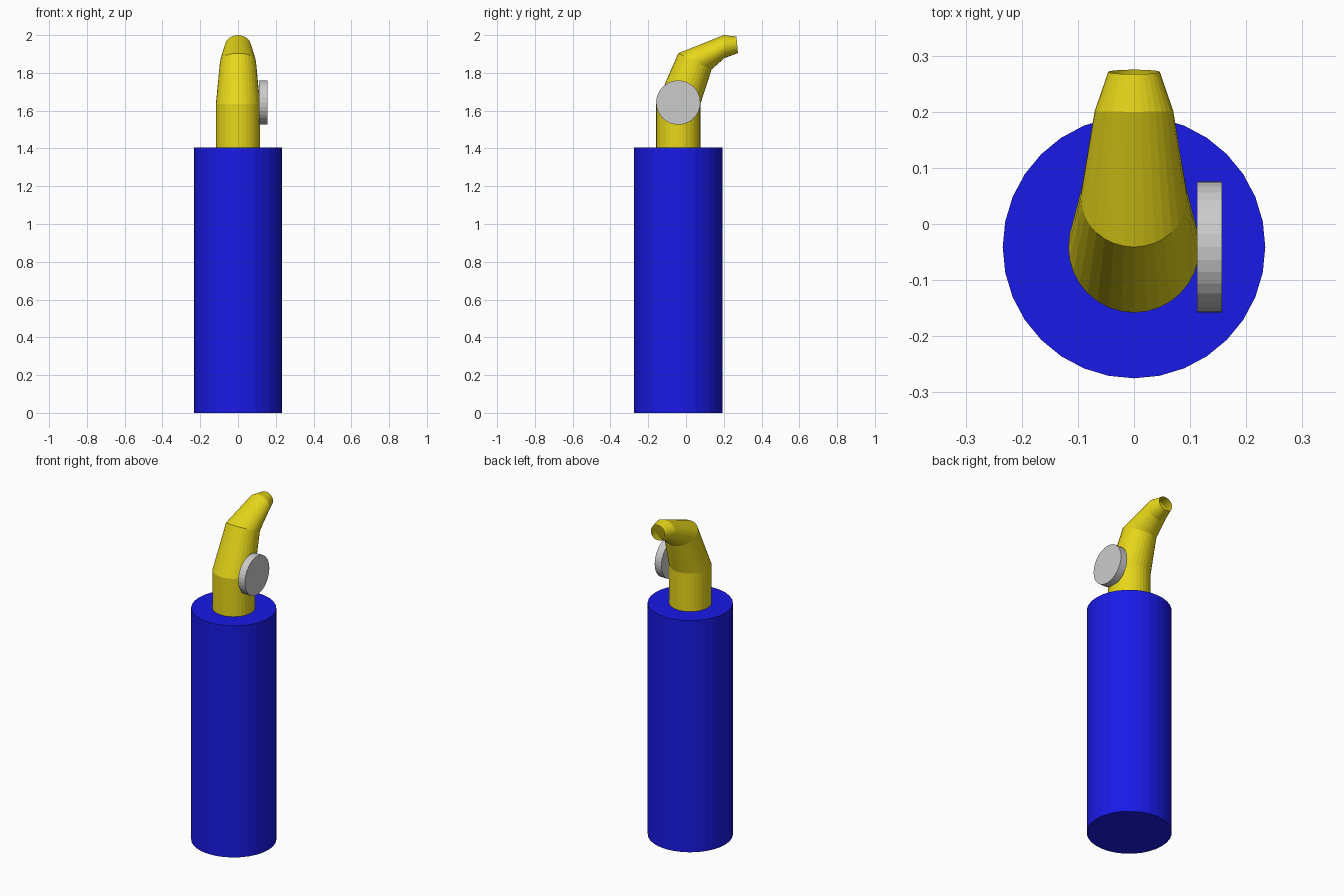
import bpy, bmesh
from math import sin, cos, pi
from mathutils import Vector

if "Cube" in bpy.data.objects:
    bpy.data.objects.remove(bpy.data.objects["Cube"])

SIDES = 32


def material(name, color):
    m = bpy.data.materials.new(name)
    m.diffuse_color = color
    m.use_nodes = True
    m.node_tree.nodes["Principled BSDF"].inputs["Base Color"].default_value = m.diffuse_color
    return m


def loft(name, rings, caps=(), mat=None):
    """Skin rings given as (centre, half-axis u, half-axis v); cap the listed ring indices."""
    bm = bmesh.new()
    loops = []
    for c, u, v in rings:
        c, u, v = Vector(c), Vector(u), Vector(v)
        loops.append([bm.verts.new(c + u * cos(2 * pi * i / SIDES) + v * sin(2 * pi * i / SIDES))
                      for i in range(SIDES)])
    for a, b in zip(loops, loops[1:]):
        for i in range(SIDES):
            j = (i + 1) % SIDES
            bm.faces.new((a[i], a[j], b[j], b[i]))
    for k in caps:
        bm.faces.new(loops[k])
    bmesh.ops.recalc_face_normals(bm, faces=bm.faces)
    me = bpy.data.meshes.new(name)
    bm.to_mesh(me)
    bm.free()
    ob = bpy.data.objects.new(name, me)
    bpy.context.collection.objects.link(ob)
    if mat:
        me.materials.append(mat)
    return ob


blue = material("blue", (0.01, 0.01, 0.8, 1))
yellow = material("yellow", (0.8, 0.68, 0.01, 1))
CY = -0.041

# Tank body
R = 0.234
loft("tank_body", [((0, CY, z), (R, 0, 0), (0, R, 0)) for z in (0, 1.405)], (0, 1), blue)

# Bent, tapering spout with open mouth: (half width, back/top point, front/bottom point) in y, z
sections = [
    (0.117, (-0.158, 1.405), (0.076, 1.405)),
    (0.117, (-0.158, 1.635), (0.076, 1.635)),
    (0.095, (-0.041, 1.904), (0.136, 1.819)),
    (0.070, (0.200, 2.000), (0.203, 1.878)),
    (0.046, (0.267, 1.992), (0.275, 1.905)),
]
rings = []
for w, a, b in sections:
    a, b = Vector((0, *a)), Vector((0, *b))
    rings.append(((a + b) / 2, (w, 0, 0), (b - a) / 2))
loft("spout", rings, (), yellow)

# Round side knob
K = 0.117
loft("side_knob", [((x, CY, 1.643), (0, K, 0), (0, 0, K)) for x in (0.112, 0.157)], (0, 1))
